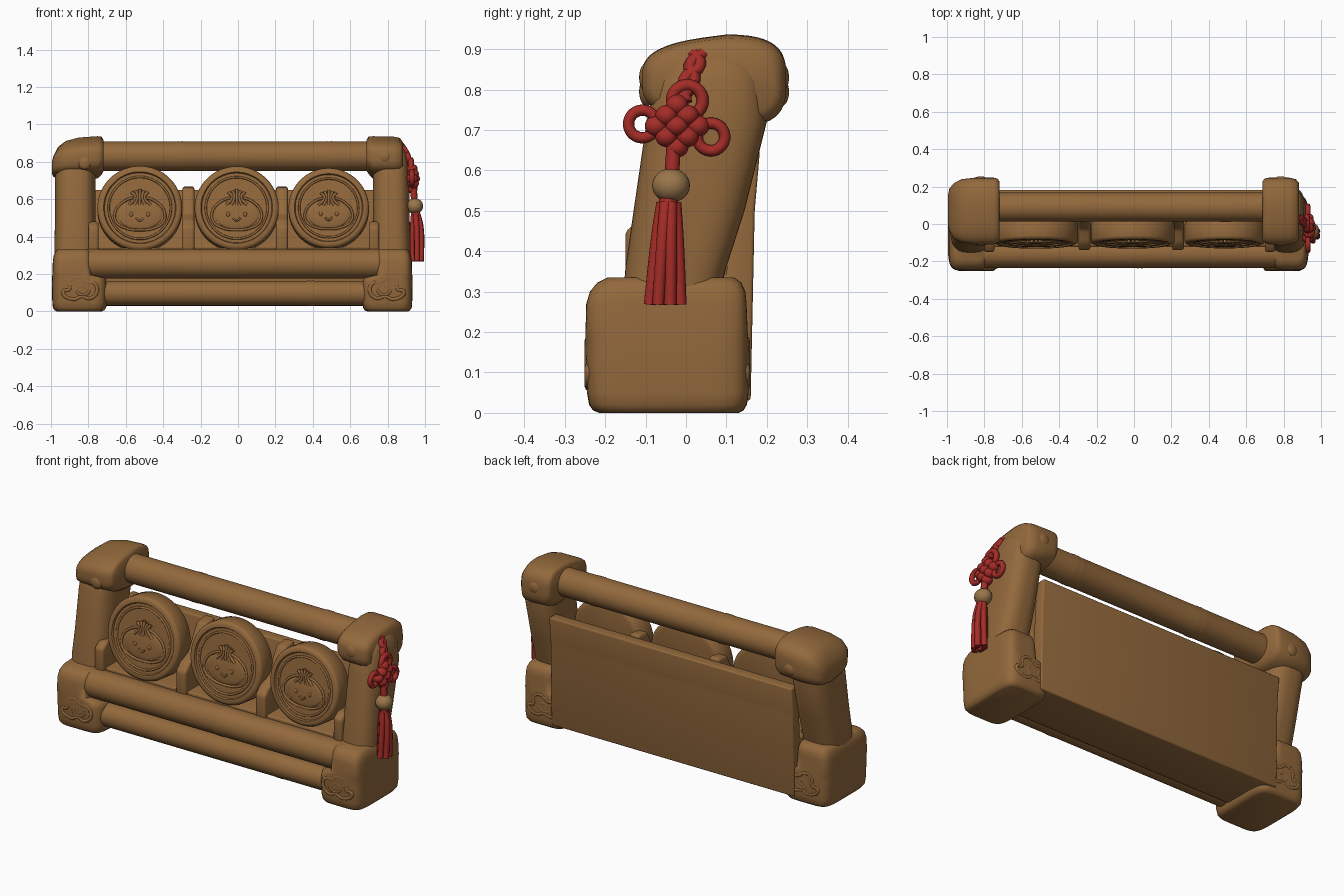
import bpy, bmesh, math
from mathutils import Matrix, Vector

if "Cube" in bpy.data.objects:
    bpy.data.objects.remove(bpy.data.objects["Cube"])


def material(name, rgb):
    m = bpy.data.materials.new(name)
    m.diffuse_color = (*rgb, 1)
    m.use_nodes = True
    m.node_tree.nodes["Principled BSDF"].inputs["Base Color"].default_value = m.diffuse_color
    return m


WOOD = material("brown wood", (0.29, 0.14, 0.045))
RED = material("red cord", (0.37, 0.025, 0.02))
BEAD = material("tan bead", (0.32, 0.18, 0.07))
ID = Matrix.Identity(4)


def finish(name, bm, mat, M=ID, angle=40):
    bmesh.ops.recalc_face_normals(bm, faces=bm.faces)
    me = bpy.data.meshes.new(name)
    bm.to_mesh(me)
    bm.free()
    me.materials.append(mat)
    me.shade_smooth()
    me.set_sharp_from_angle(angle=math.radians(angle))
    ob = bpy.data.objects.new(name, me)
    bpy.context.collection.objects.link(ob)
    ob.matrix_world = M
    return ob


def loft(name, axis, sections, power=2, n=48, mat=WOOD, M=ID, angle=40):
    """Skin superellipse sections (t, a0, a1, b0, b1) stacked along an axis."""
    bm = bmesh.new()
    rings = []
    for t, a0, a1, b0, b1 in sections:
        ring = []
        for k in range(n):
            w = 2 * math.pi * (k + 0.5) / n
            c, s = math.cos(w), math.sin(w)
            a = (a0 + a1) / 2 + (a1 - a0) / 2 * math.copysign(abs(c) ** (2 / power), c)
            b = (b0 + b1) / 2 + (b1 - b0) / 2 * math.copysign(abs(s) ** (2 / power), s)
            ring.append(bm.verts.new({'x': (t, a, b), 'y': (a, t, b), 'z': (a, b, t)}[axis]))
        rings.append(ring)
    for r, q in zip(rings, rings[1:]):
        for k in range(n):
            bm.faces.new((r[k], r[(k + 1) % n], q[(k + 1) % n], q[k]))
    bm.faces.new(rings[0])
    bm.faces.new(rings[-1])
    return finish(name, bm, mat, M, angle)


def prism(name, pts, x0, x1, bevel):
    """Extrude a (y, z) side profile along x and round its edges."""
    bm = bmesh.new()
    f = bm.faces.new([bm.verts.new((x0, y, z)) for y, z in pts])
    g = bmesh.ops.extrude_face_region(bm, geom=[f])['geom']
    bmesh.ops.translate(bm, vec=(x1 - x0, 0, 0), verts=[v for v in g if isinstance(v, bmesh.types.BMVert)])
    bmesh.ops.recalc_face_normals(bm, faces=bm.faces)
    bmesh.ops.bevel(bm, geom=bm.edges[:], offset=bevel, segments=3, profile=0.5, affect='EDGES', clamp_overlap=True)
    return finish(name, bm, WOOD)


def tube(name, pts, r, mat=WOOD, closed=False, M=ID):
    """Round cord through points."""
    cu = bpy.data.curves.new(name, 'CURVE')
    cu.dimensions = '3D'
    cu.bevel_depth, cu.bevel_resolution, cu.resolution_u = r, 2, 5
    cu.use_fill_caps = True
    sp = cu.splines.new('BEZIER')
    sp.bezier_points.add(len(pts) - 1)
    for b, p in zip(sp.bezier_points, pts):
        b.co = p
        b.handle_left_type = b.handle_right_type = 'AUTO'
    sp.use_cyclic_u = closed
    cu.materials.append(mat)
    ob = bpy.data.objects.new(name, cu)
    bpy.context.collection.objects.link(ob)
    ob.matrix_world = M
    return ob


def ball(name, loc, radii, mat=WOOD, M=ID):
    bm = bmesh.new()
    bmesh.ops.create_uvsphere(bm, u_segments=24, v_segments=14, radius=1)
    bmesh.ops.transform(bm, matrix=Matrix.LocRotScale(Vector(loc), None, Vector(radii)), verts=bm.verts)
    return finish(name, bm, mat, M, 60)


def circle(c, r, axis, n=12):
    out = []
    for k in range(n):
        a, b = r * math.cos(2 * math.pi * k / n), r * math.sin(2 * math.pi * k / n)
        out.append((c[0], c[1] + a, c[2] + b) if axis == 'x' else (c[0] + a, c[1], c[2] + b))
    return out


def rail(name, y, z, r, x0, x1, nodes):
    """Bamboo pole with slightly raised joints."""
    prof = [(x0, r)]
    for x in nodes:
        prof += [(x - .03, r), (x - .01, r * 1.03), (x, r * 1.01), (x + .01, r * 1.03), (x + .03, r)]
    prof.append((x1, r))
    loft(name, 'x', [(x, y - q, y + q, z - q, z + q) for x, q in prof])


# Bamboo rails
rail("top_rail", .09, .83, .078, -.76, .72, [-.31, .49])
rail("middle_rail", -.157, .255, .078, -.81, .77, [.03])
rail("lower_rail", -.15, .097, .066, -.75, .70, [.39])

# Solid seat and back panel
prism("body_and_back_panel", [(-.12, .03), (.16, .03), (.17, .5), (.183, .65), (.12, .65), (.10, .34), (-.12, .34)],
      -.79, .735, .008)

# Dividers between discs and short arms at the ends
divider = [(-.14, .30), (-.14, .45), (-.10, .49), (-.03, .52), (.05, .66), (.13, .67), (.13, .30)]
for i, x in enumerate((-.265, .235)):
    prism(f"divider_{i}", divider, x - .032, x + .032, .014)
arm = [(-.15, .30), (-.15, .45), (-.11, .48), (.0, .48), (.05, .30)]
prism("left_arm", arm, -.80, -.745, .014)
prism("right_arm", arm, .70, .755, .014)

# Base feet, leaning posts and cloud ornaments
feet = [(0, -.97, -.73, -.215, .13), (.006, -.98, -.715, -.23, .142), (.02, -.99, -.705, -.24, .151),
        (.05, -.993, -.70, -.245, .155), (.15, -.995, -.70, -.249, .155), (.18, -.994, -.71, -.249, .155),
        (.195, -.993, -.775, -.249, .153), (.27, -.99, -.78, -.247, .15), (.30, -.985, -.782, -.238, .147),
        (.322, -.975, -.787, -.22, .137), (.335, -.96, -.80, -.195, .12)]
posts = [(.30, -.98, -.76, -.155, .085), (.36, -.982, -.76, -.15, .10), (.5, -.978, -.762, -.13, .145),
         (.72, -.978, -.762, -.098, .20), (.82, -.968, -.77, -.075, .19), (.865, -.95, -.78, -.05, .17),
         (.89, -.93, -.79, -.01, .13)]
cloud = [(-.1, -.015), (-.06, .0), (-.06, .04), (-.01, .06), (.035, .035), (.085, .03), (.1, -.015),
         (.06, -.05), (.01, -.04), (-.04, -.055)]
for side in ("left", "right"):
    def X(x):
        return x if side == "left" else .024 - .914 * x

    def flip(secs):
        return [(t, min(X(a), X(b)), max(X(a), X(b)), c, d) for t, a, b, c, d in secs]
    loft(side + "_foot", 'z', flip(feet), 5.5, 64, angle=60)
    loft(side + "_post", 'z', flip(posts), 2.8, angle=60)
    for face, y in (("front", -.240), ("back", .147)):
        cx, s = X(-.845), (1 if side == "left" else -1)
        tube(f"{side}_{face}_cloud", [(cx + s * u * .9, y, .12 + v) for u, v in cloud], .011, closed=True)
        curl = [(cx + s * (.01 + (.012 + .004 * k) * math.cos(k * .8)), y, .12 + (.01 + .0035 * k) * math.sin(k * .8))
                for k in range(9)]
        tube(f"{side}_{face}_curl", curl, .010)

# Corner caps, slimmer toward the front, with round pegs
caps = [loft("left_cap", 'x', [(-.995, .0, .15, .735, .80), (-.987, -.04, .19, .72, .83), (-.962, -.08, .22, .708, .88),
                               (-.92, -.10, .24, .705, .912), (-.85, -.109, .248, .705, .93),
                               (-.75, -.109, .248, .712, .937), (-.73, -.10, .243, .73, .934),
                               (-.72, -.09, .23, .75, .92)], 3.2, angle=60),
        loft("right_cap", 'x', [(.688, -.09, .23, .75, .92), (.698, -.10, .243, .735, .934),
                                (.72, -.109, .248, .71, .937), (.83, -.109, .248, .705, .935),
                                (.865, -.10, .24, .71, .928), (.882, -.08, .22, .735, .905)], 3.2, angle=60)]
for cap in caps:
    for v in cap.data.vertices:
        f = min(1, max(0, (.1 - v.co.y) / .209))
        v.co.z = .83 + (v.co.z - .83) * (1 - .27 * f)
for i, (x, z) in enumerate(((-.82, .795), (.785, .83))):
    ball(f"front_peg_{i}", (x, -.097, z), (.036, .019, .036))
    ball(f"back_peg_{i}", (x, .236, z), (.036, .019, .036))

# Three leaning discs with a bun relief
prof = [(.062, .20), (.055, .217), (.045, .225), (-.045, .225), (-.056, .22), (-.062, .208),
        (-.062, .192), (-.053, .187)]
bun = [(-.03, .055), (-.09, .03), (-.13, -.02), (-.125, -.075), (-.07, -.11), (0, -.118),
       (.07, -.11), (.125, -.075), (.13, -.02), (.09, .03), (.03, .055)]
for i, (x, r) in enumerate(((-.525, .227), (-.007, .225), (.485, .215))):
    k = r / .225
    M = Matrix.Translation((x, -.045, .547)) @ Matrix.Rotation(math.radians(-7), 4, 'X') @ Matrix.Diagonal((k, 1, k, 1))
    loft(f"disc_{i}", 'y', [(t, -q, q, -q, q) for t, q in prof], 2, 64, M=M)
    tube(f"disc_ring_{i}", circle((0, -.053, 0), .165, 'y', 16), .006, closed=True, M=M)
    tube(f"bun_outline_{i}", [(u, -.054, v) for u, v in bun], .007, closed=True, M=M)
    ball(f"bun_body_{i}", (0, -.052, -.033), (.122, .012, .082), M=M)
    for j in range(-2, 3):
        tube(f"bun_pleat_{i}_{j}", [(j * .028, -.058, .015), (j * .012, -.06, .06), (j * .022, -.058, .10 - abs(j) * .008)],
             .008, M=M)
    for s in (-1, 1):
        ball(f"bun_eye_{i}_{s}", (s * .045, -.062, -.035), (.01, .006, .012), M=M)
    tube(f"bun_smile_{i}", [(-.02, -.064, -.055), (0, -.064, -.07), (.02, -.064, -.055)], .005, M=M)

# Red knot: twisted strap, loops, woven centre
for s in (-1, 1):
    tube(f"knot_strap_{s}", [(.872, .03 + s * .012, .89), (.893, .022 - s * .012, .86),
                             (.91, .008 + s * .012, .825), (.925, -.01 - s * .01, .77)], .016, RED)
tube("knot_top_loop", circle((.925, .003, .773), .038, 'x'), .015, RED, True)
tube("knot_front_loop", circle((.93, -.108, .715), .034, 'x'), .014, RED, True)
tube("knot_back_loop", circle((.93, .062, .683), .034, 'x'), .014, RED, True)
for i in (-1, 0, 1):
    for j in (-1, 0, 1):
        ball(f"knot_weave_{i}_{j}", (.937 + .006 * (1 - abs(i) - abs(j)), -.022 + (i + j) * .026, .71 + (i - j) * .026),
             (.03, .028, .026), RED)

# Tassel with bead
tube("tassel_neck", [(.938, -.03, .67), (.943, -.035, .59)], .018, RED)
ball("tassel_bead", (.945, -.037, .563), (.045, .047, .042), BEAD)
tube("tassel_collar", [(.95, -.043, .53), (.952, -.045, .50)], .024, RED)
for i, (dx, dy) in enumerate(((0, -1), (.022, -.45), (-.02, -.3), (.022, .35), (-.018, .5), (0, 1))):
    tube(f"tassel_strand_{i}", [(.95 + dx * .5, -.043 + dy * .016, .52), (.955 + dx, -.046 + dy * .024, .45),
                                (.957 + dx, -.052 + dy * .038, .268)], .0155, RED)

# Turn cords into meshes
for o in [o for o in bpy.data.objects if o.type == 'CURVE']:
    o.select_set(True)
    bpy.context.view_layer.objects.active = o
bpy.ops.object.convert(target='MESH')
